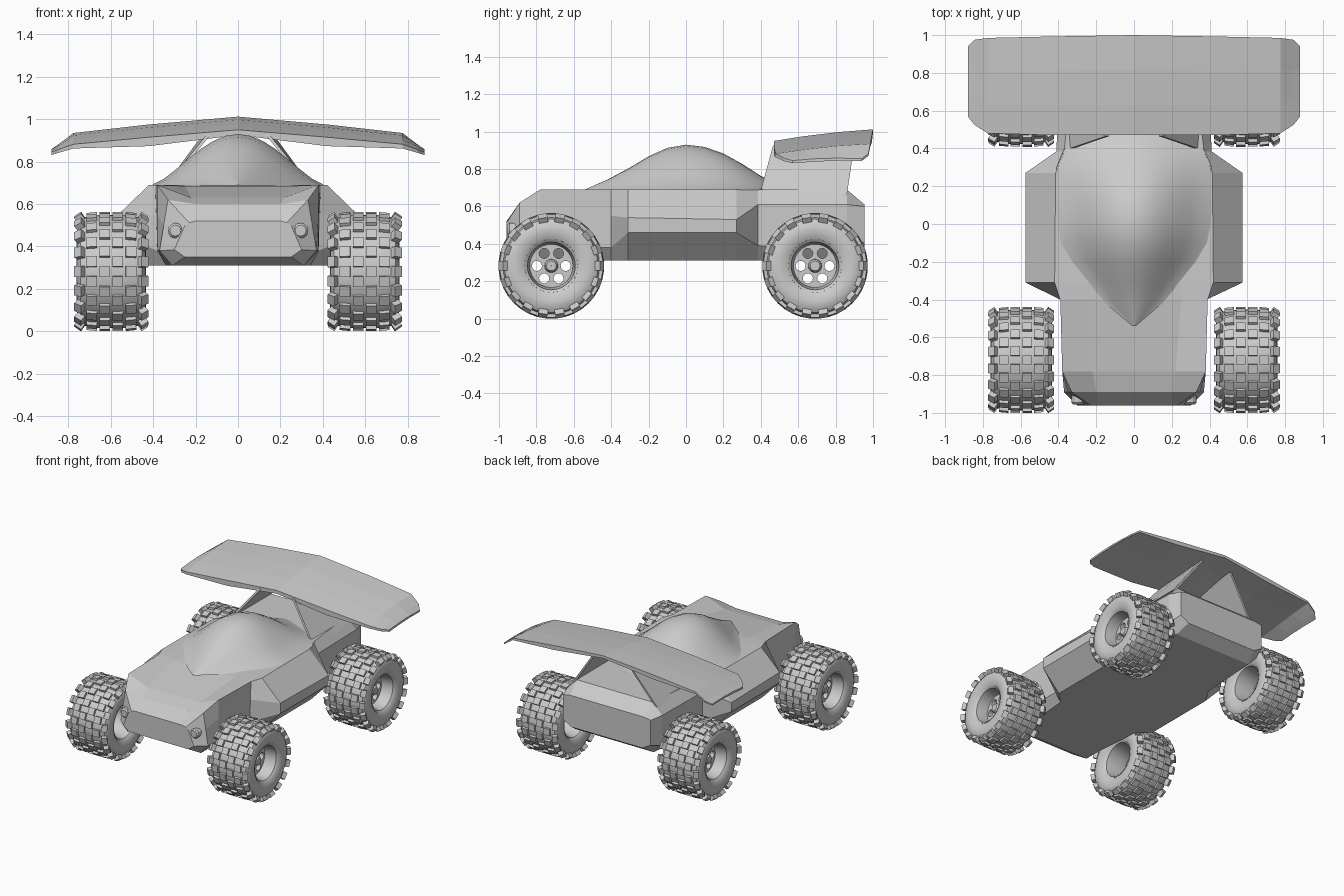
import bpy, bmesh
from math import pi, sin, cos
from mathutils import Matrix, Vector

if "Cube" in bpy.data.objects:
    bpy.data.objects.remove(bpy.data.objects["Cube"])

def finish(name, bm, smooth=None):
    bmesh.ops.recalc_face_normals(bm, faces=bm.faces)
    me = bpy.data.meshes.new(name)
    bm.to_mesh(me)
    bm.free()
    ob = bpy.data.objects.new(name, me)
    bpy.context.collection.objects.link(ob)
    if smooth:
        bpy.ops.object.select_all(action='DESELECT')
        ob.select_set(True)
        bpy.context.view_layer.objects.active = ob
        bpy.ops.object.shade_smooth_by_angle(angle=smooth)
    return ob

def loft(bm, rings, cap=True, wrap=False):
    loops = [[bm.verts.new(p) for p in r] for r in rings]
    pairs = list(zip(loops, loops[1:])) + ([(loops[-1], loops[0])] if wrap else [])
    for a, b in pairs:
        for i in range(len(a)):
            j = (i + 1) % len(a)
            bm.faces.new((a[i], a[j], b[j], b[i]))
    if cap:
        bm.faces.new(loops[0])
        bm.faces.new(loops[-1])

# Body shell: half sections (x, z) from belly to hood, mirrored and lofted along y
sections = [
    (-.96, [(.25, .35), (.30, .385), (.25, .50), (.23, .512), (.20, .52)]),
    (-.89, [(.31, .31), (.37, .38), (.35, .50), (.33, .62), (.20, .60)]),
    (-.78, [(.31, .31), (.38, .38), (.38, .55), (.38, .69), (.22, .63)]),
    (-.40, [(.34, .31), (.38, .38), (.385, .55), (.39, .69), (.25, .685)]),
    (-.31, [(.43, .31), (.575, .46), (.575, .54), (.42, .69), (.25, .69)]),
    (.27, [(.43, .31), (.575, .46), (.575, .53), (.415, .69), (.25, .69)]),
    (.385, [(.36, .31), (.41, .39), (.41, .61), (.37, .69), (.20, .69)]),
    (.86, [(.33, .31), (.40, .38), (.40, .61), (.32, .69), (.20, .69)]),
    (.955, [(.30, .37), (.37, .41), (.37, .60), (.31, .61), (.20, .61)]),
]
bm = bmesh.new()
loft(bm, [[(x, y, z) for x, z in h] + [(-x, y, z) for x, z in reversed(h)]
          for y, h in sections])
finish("body_shell", bm)

# Canopy: teardrop dome, stations are (y, half width, height)
stations = [(-.54, .01, .003), (-.42, .15, .055), (-.30, .25, .12), (-.20, .33, .18),
            (-.10, .39, .225), (0, .41, .242), (.10, .41, .23), (.20, .41, .195),
            (.30, .41, .14), (.40, .37, .075), (.48, .27, .035), (.58, .03, .003)]
bm = bmesh.new()
n = 14
loft(bm, [[(w * t, y, .688 + h * max(0, cos(t * pi / 2)) ** 1.4)
           for t in [2 * i / n - 1 for i in range(n + 1)]] for y, w, h in stations])
finish("canopy", bm, .6)

# Rear wing: stations across x (x, front y, front z, rear y, rear z, thickness)
half = [(0, .47, .95, 1.0, 1.012, .025), (.42, .47, .915, .993, .975, .042),
        (.775, .48, .882, .985, .935, .02), (.845, .525, .858, .975, .882, .016),
        (.88, .57, .845, .94, .855, .014)]
wing = [(-s[0],) + s[1:] for s in reversed(half[1:])] + half
bm = bmesh.new()
rings = []
for x, y0, z0, y1, z1, th in wing:
    top = [(x, y0 + (y1 - y0) * t, z0 + (z1 - z0) * t + .008 * sin(pi * t))
           for t in (0, .3, .65, 1)]
    bot = [(x, p[1], p[2] - th * k) for p, k in zip(top, (1, 1.1, 1, .8))]
    rings.append(top + bot[::-1])
loft(bm, rings)
finish("rear_wing", bm)

# Leaning wing plates and headlights on both sides
for side, label in ((1, "right"), (-1, "left")):
    bm = bmesh.new()
    outline = [(.37, .39, .65), (.36, .86, .66), (.14, .905, .965), (.15, .465, .925)]
    loft(bm, [[(side * (x + d), y, z) for x, y, z in outline] for d in (-.018, 0)])
    finish("wing_plate_" + label, bm)

    bm = bmesh.new()
    rings = [[(side * .295 + r * cos(a), y, .475 + r * sin(a))
              for a in [i * 2 * pi / 12 for i in range(12)]]
             for y, r in ((-.86, .036), (-.945, .036), (-.955, .026))]
    loft(bm, rings)
    finish("headlight_" + label, bm)

# Wheel parts, built around the x axis with the outer side at +x
def lathe(name, profile, segs, smooth=.6, closed=True):
    bm = bmesh.new()
    rings = [[(x, r * cos(a), r * sin(a)) for x, r in profile]
             for a in [i * 2 * pi / segs for i in range(segs)]]
    loft(bm, rings, cap=False, wrap=True)
    return finish(name, bm, smooth)

side = [(.12, .128), (.145, .138), (.155, .155), (.163, .19), (.160, .225),
        (.145, .25), (.10, .263), (.04, .267)]
tire = lathe("tire", side + [(-x, r) for x, r in reversed(side)], 40)
rim = lathe("rim", [(.15, .142), (.14, .128), (.05, .115), (-.05, .115), (-.14, .128),
                    (-.15, .142), (-.12, .145), (.12, .145)], 32)
hub = lathe("hub", [(.02, .001), (.02, .04), (.075, .034), (.085, .026), (.085, .001)], 16)

# Wheel disc with six round holes, as a filled curve
cu = bpy.data.curves.new("disc_curve", 'CURVE')
cu.dimensions = '2D'
cu.fill_mode = 'BOTH'
cu.extrude = .018
holes = [(.077 * cos(k * pi / 3), .077 * sin(k * pi / 3), .027) for k in range(6)]
for cx, cy, r in [(0, 0, .118)] + holes:
    sp = cu.splines.new('POLY')
    m = 32 if r > .1 else 14
    sp.points.add(m - 1)
    for i, p in enumerate(sp.points):
        a = 2 * pi * i / m
        p.co = (cx + r * cos(a), cy + r * sin(a), 0, 1)
    sp.use_cyclic_u = True
tmp = bpy.data.objects.new("disc_curve", cu)
bpy.context.collection.objects.link(tmp)
bpy.context.view_layer.update()
bm = bmesh.new()
bm.from_mesh(tmp.to_mesh())
tmp.to_mesh_clear()
bpy.data.objects.remove(tmp)
bm.transform(Matrix.Translation((.035, 0, 0))
             @ Matrix(((0, 0, 1, 0), (1, 0, 0, 0), (0, 1, 0, 0), (0, 0, 0, 1))))
disc = finish("wheel_disc", bm)

# Tread: staggered rows of blocks plus shoulder lugs
bm = bmesh.new()
count = 18
rows = [(-.15, .258, .03, .05, -.6), (-.092, .267, .05, .05, -.1), (-.031, .27, .05, .05, 0),
        (.031, .27, .05, .05, 0), (.092, .267, .05, .05, .1), (.15, .258, .03, .05, .6)]
for k, (x, r, wx, wt, tilt) in enumerate(rows):
    for i in range(count):
        a = (i + .5 * (k % 2)) * 2 * pi / count
        m = (Matrix.Rotation(a, 4, 'X') @ Matrix.Translation((x, 0, r))
             @ Matrix.Rotation(tilt, 4, 'Y') @ Matrix.Diagonal((wx, wt, .022, 1)))
        if abs(tilt) > .5:
            m = m @ Matrix.Diagonal((1.3, 1, 1.4, 1))
        bmesh.ops.create_cube(bm, size=1, matrix=m)
tread = finish("tread", bm)

# Place the four wheels
parts = (tire, rim, hub, disc, tread)
for y, where in ((-.72, "front"), (.69, "rear")):
    for sx, label in ((1, "right"), (-1, "left")):
        for p in parts:
            ob = p.copy()
            ob.name = f"{where}_{label}_{p.name}"
            ob.location = (sx * .597, y, .282)
            ob.rotation_euler = (0, 0, 0 if sx > 0 else pi)
            bpy.context.collection.objects.link(ob)
for p in parts:
    bpy.data.objects.remove(p)
